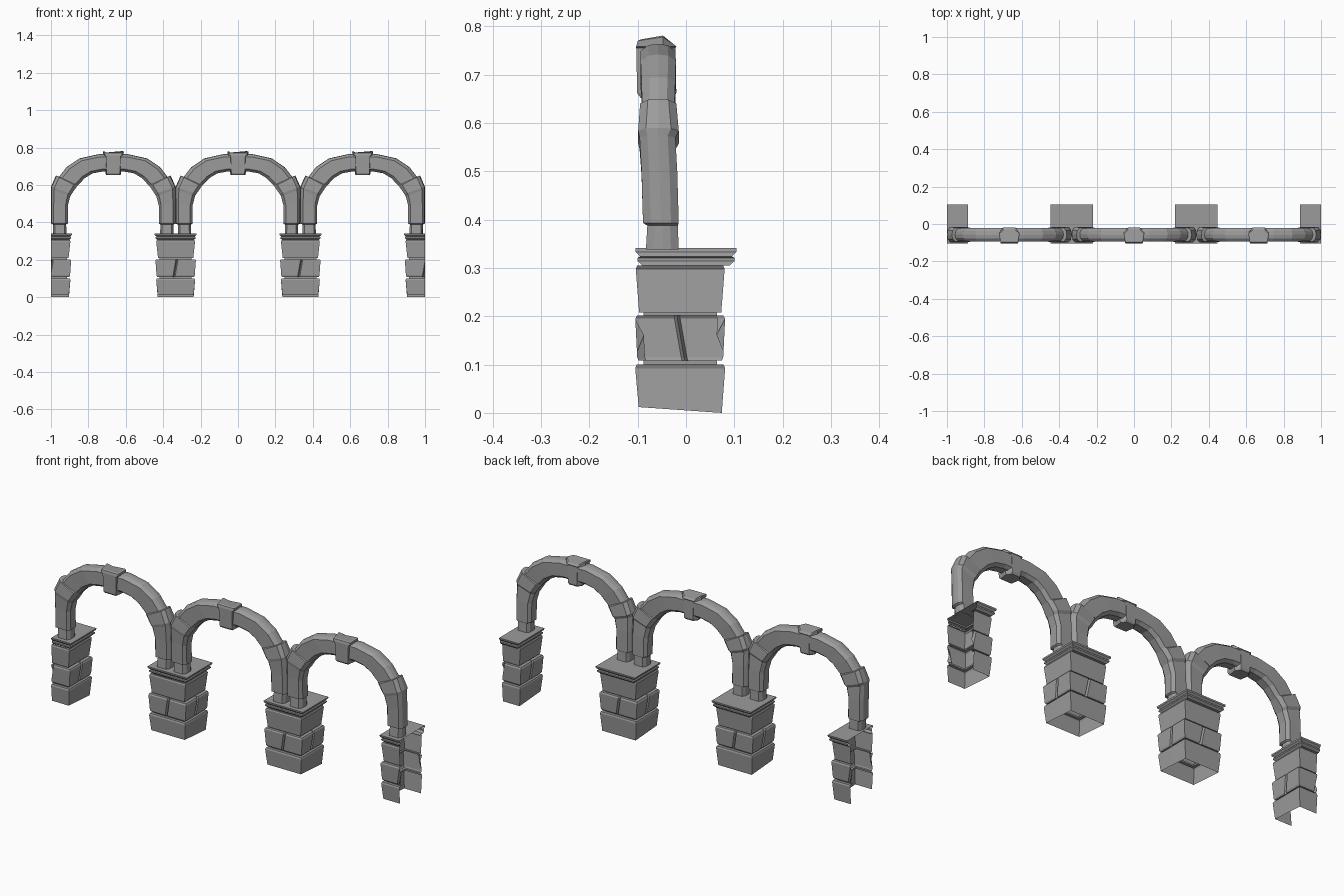
import bpy, bmesh
from mathutils import Vector

cube = bpy.data.objects.get("Cube")
if cube:
    bpy.data.objects.remove(cube, do_unlink=True)

BAY = 2 / 3  # distance between arch centres

stone = bpy.data.materials.new("grey stone")
stone.use_nodes = True
colour = (0.33, 0.33, 0.33, 1)
stone.diffuse_color = colour
bsdf = stone.node_tree.nodes["Principled BSDF"]
bsdf.inputs["Base Color"].default_value = colour
bsdf.inputs["Roughness"].default_value = 0.9


def loft(rings, cap_start=False, cap_end=False):
    """Skin a list of closed rings that share one point count."""
    bm = bmesh.new()
    loops = [[bm.verts.new(p) for p in ring] for ring in rings]
    n = len(loops[0])
    for a, b in zip(loops, loops[1:]):
        for i in range(n):
            j = (i + 1) % n
            bm.faces.new((a[i], a[j], b[j], b[i]))
    if cap_start:
        bm.faces.new(loops[0][::-1])
    if cap_end:
        bm.faces.new(loops[-1])
    bmesh.ops.recalc_face_normals(bm, faces=bm.faces)
    return bm


def place(name, bm, x):
    """Copy a part to x and cut off whatever passes the ends of the arcade."""
    part = bm.copy()
    bmesh.ops.translate(part, verts=part.verts, vec=(x, 0, 0))
    for side in (-1, 1):
        bmesh.ops.bisect_plane(part, geom=part.verts[:] + part.edges[:] + part.faces[:],
                               plane_co=(side, 0, 0), plane_no=(side, 0, 0), clear_outer=True)
    mesh = bpy.data.meshes.new(name)
    part.to_mesh(mesh)
    part.free()
    mesh.materials.append(stone)
    obj = bpy.data.objects.new(name, mesh)
    bpy.context.collection.objects.link(obj)
    return obj


def block_ring(z, hx, hy, cy=0.0, notch=0.0, shift=0.0, tilt=0.0):
    """Rectangle with an upright joint cut into the middle of each side."""
    corners = [Vector((sx * hx, sy * hy, 0)) for sx, sy in ((-1, -1), (1, -1), (1, 1), (-1, 1))]
    ring = []
    for i, a in enumerate(corners):
        b = corners[(i + 1) % 4]
        along = (b - a).normalized()
        inward = Vector((-along.y, along.x, 0))
        mid = (a + b) / 2 + along * shift
        ring += [a, mid - along * 0.006, mid + inward * notch, mid + along * 0.006]
    return [(p.x, p.y + cy, z - tilt * p.y / hy) for p in ring]


# Pier: three courses of rough blocks, with the middle course split by joints
CY = -0.012
pier = loft([
    block_ring(0.006, 0.096, 0.086, CY, tilt=0.006),
    block_ring(0.092, 0.104, 0.093, CY),
    block_ring(0.100, 0.101, 0.090, CY),
    block_ring(0.100, 0.086, 0.076, CY),
    block_ring(0.108, 0.086, 0.076, CY),
    block_ring(0.108, 0.098, 0.086, CY, 0.016, -0.010),
    block_ring(0.115, 0.102, 0.089, CY, 0.016, -0.008),
    block_ring(0.195, 0.108, 0.093, CY, 0.016, 0.006),
    block_ring(0.202, 0.104, 0.089, CY, 0.016, 0.006),
    block_ring(0.202, 0.086, 0.076, CY),
    block_ring(0.208, 0.086, 0.076, CY),
    block_ring(0.208, 0.094, 0.085, CY),
    block_ring(0.298, 0.104, 0.092, CY),
    block_ring(0.305, 0.100, 0.089, CY),
    block_ring(0.305, 0.090, 0.080, CY),
])

# Capital: stepped slab
capital = loft([
    block_ring(0.305, 0.085, 0.075, CY),
    block_ring(0.305, 0.097, 0.090),
    block_ring(0.314, 0.107, 0.100),
    block_ring(0.321, 0.107, 0.100),
    block_ring(0.324, 0.102, 0.095),
    block_ring(0.333, 0.112, 0.104),
    block_ring(0.341, 0.113, 0.105),
], cap_end=True)

# Arch: outer (x, z), inner (x, z), front y, back y from the foot to the crown
half = [
    ((0.322, 0.338), (0.250, 0.338), -0.083, -0.015),
    ((0.322, 0.388), (0.252, 0.388), -0.080, -0.017),
    ((0.333, 0.393), (0.243, 0.393), -0.089, -0.015),
    ((0.333, 0.500), (0.243, 0.490), -0.092, -0.018),
    ((0.333, 0.575), (0.230, 0.540), -0.096, -0.022),
    ((0.333, 0.590), (0.222, 0.552), -0.099, -0.015),
    ((0.307, 0.650), (0.195, 0.592), -0.095, -0.020),
    ((0.290, 0.643), (0.190, 0.597), -0.091, -0.024),
    ((0.250, 0.695), (0.152, 0.637), -0.092, -0.022),
    ((0.180, 0.742), (0.110, 0.662), -0.094, -0.021),
    ((0.080, 0.764), (0.060, 0.671), -0.094, -0.022),
]
stations = half + [((-o[0], o[1]), (-i[0], i[1]), f, b) for o, i, f, b in reversed(half)]


def arch_ring(outer, inner, front, back):
    """Chamfered block section between an outer and an inner point."""
    o, i = Vector(outer), Vector(inner)
    c, ymid = 0.016, (front + back) / 2
    section = [(0, ymid), (0.03, front + c), (0.16, front), (0.86, front), (1, front + c),
               (1, back - c), (0.86, back), (0.16, back), (0.03, back - c)]
    return [(p.x, y, p.y) for p, y in ((o.lerp(i, t), y) for t, y in section)]


arch = loft([arch_ring(*s) for s in stations], True, True)


# Keystone: six-sided wedge with a wider, slightly peaked head
def key_ring(z, w, front, back, peak=0.0):
    ymid = -0.048
    return [(-w, ymid, z + peak), (-w * 0.85, front, z), (w * 0.85, front, z),
            (w, ymid, z + peak), (w * 0.6, back, z - peak), (-w * 0.6, back, z - peak)]


keystone = loft([
    key_ring(0.652, 0.038, -0.094, -0.026),
    key_ring(0.662, 0.042, -0.101, -0.020),
    key_ring(0.755, 0.046, -0.103, -0.022),
    key_ring(0.758, 0.055, -0.103, -0.020),
    key_ring(0.770, 0.056, -0.100, -0.024, 0.008),
    key_ring(0.773, 0.050, -0.094, -0.030, 0.008),
], True, True)

# Four piers (the end ones halved and open) and three arches
for n, name in enumerate(("right_end", "right", "left", "left_end")):
    x = (n - 1.5) * BAY
    place(name + "_pier", pier, x)
    place(name + "_capital", capital, x)
for n, name in enumerate(("right", "middle", "left")):
    x = (n - 1) * BAY
    place(name + "_arch", arch, x)
    place(name + "_keystone", keystone, x)
for bm in (pier, capital, arch, keystone):
    bm.free()
